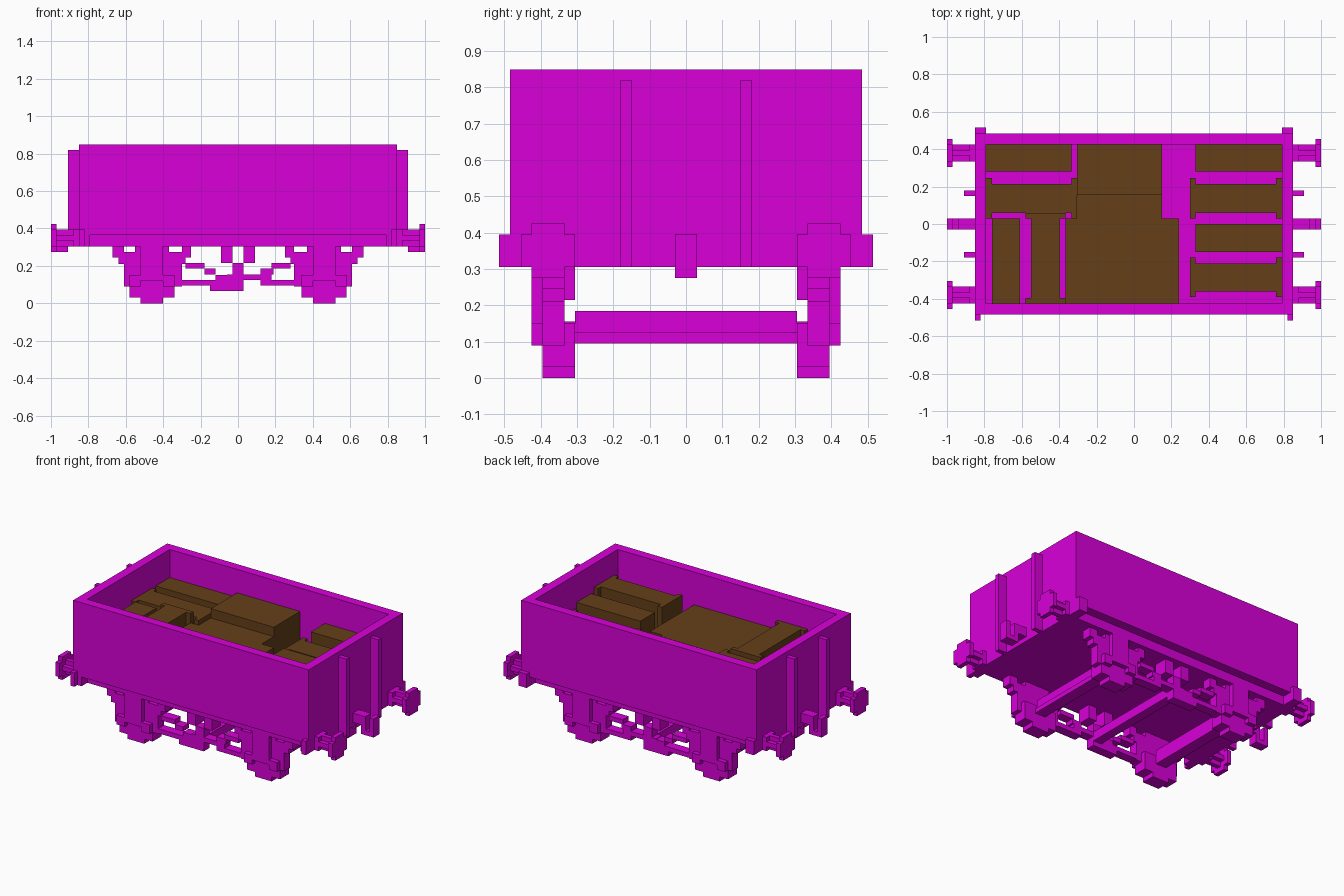
import bpy, bmesh
from mathutils import Matrix, Vector

cube = bpy.data.objects.get("Cube")
if cube:
    bpy.data.objects.remove(cube, do_unlink=True)


def material(name, rgb):
    m = bpy.data.materials.new(name)
    m.use_nodes = True
    m.diffuse_color = (*rgb, 1)
    m.node_tree.nodes["Principled BSDF"].inputs["Base Color"].default_value = (*rgb, 1)
    return m


MAGENTA = material("magenta", (0.69, 0.0, 0.69))
BROWN = material("brown", (0.13, 0.05, 0.01))


def blocks(name, boxes, mat=MAGENTA, mirror=""):
    """Join boxes (x0, x1, y0, y1, z0, z1) into one object, mirrored on the named axes."""
    bm = bmesh.new()
    for sx in ((1, -1) if "x" in mirror else (1,)):
        for sy in ((1, -1) if "y" in mirror else (1,)):
            for x0, x1, y0, y1, z0, z1 in boxes:
                centre = Vector((sx * (x0 + x1), sy * (y0 + y1), z0 + z1)) / 2
                size = Matrix.Diagonal((x1 - x0, y1 - y0, z1 - z0, 1))
                bmesh.ops.create_cube(bm, size=1, matrix=Matrix.Translation(centre) @ size)
    mesh = bpy.data.meshes.new(name)
    bm.to_mesh(mesh)
    bm.free()
    mesh.materials.append(mat)
    ob = bpy.data.objects.new(name, mesh)
    bpy.context.collection.objects.link(ob)
    return ob


# Open wagon body
X, Y, BASE, RIM = 0.85, 0.485, 0.305, 0.85
INX, INY, SILL = 0.79, 0.425, 0.365
blocks("floor", [(-INX, INX, -INY, INY, BASE, SILL)])
blocks("side_walls", [(-X, X, INY, Y, SILL, RIM)], mirror="y")
blocks("end_walls", [(INX, X, -INY, INY, BASE, RIM)], mirror="x")
blocks("corner_sills", [(INX, X, INY, Y, BASE, SILL)], mirror="xy")
blocks("end_posts", [(X, 0.91, 0.15, 0.18, BASE, 0.82)], mirror="xy")
blocks("back_corner_steps", [(INX, X, Y, 0.515, BASE, 0.395)], mirror="x")
blocks("front_corner_steps", [(0.82, X, -0.515, -Y, BASE, 0.395)], mirror="x")

# Buffers with cross-shaped heads, and hooked couplings
blocks("buffers", [
    (X, 0.88, 0.335, 0.425, BASE, 0.395),
    (0.88, 0.97, 0.365, 0.395, BASE, 0.395),
    (0.88, 0.97, 0.335, 0.425, 0.335, SILL),
    (0.97, 1, 0.335, 0.425, 0.275, 0.425),
    (0.97, 1, 0.305, 0.455, BASE, 0.395)], mirror="xy")
blocks("couplings", [
    (X, 0.94, -0.03, 0.03, 0.335, 0.395),
    (0.91, 0.94, -0.03, 0.03, 0.275, 0.335),
    (0.94, 0.97, -0.03, 0.03, 0.275, BASE),
    (0.97, 1, -0.03, 0.03, 0.275, 0.395)], mirror="x")

# Axle guards, axle boxes and springs
IN, MID_Y, OUT, FACE = 0.305, 0.335, 0.395, 0.425
blocks("axle_guards", [
    (0.37, 0.55, MID_Y, OUT, 0.12, BASE),
    (0.61, 0.67, MID_Y, OUT, 0.245, BASE),
    (0.55, 0.64, MID_Y, OUT, 0.21, 0.275),
    (0.25, 0.30, MID_Y, OUT, 0.245, BASE),
    (0.28, 0.37, MID_Y, OUT, 0.21, 0.275),
    (0.30, 0.61, MID_Y, OUT, 0.09, 0.215),
    (0.34, 0.58, IN, OUT, 0.03, 0.15),
    (0.40, 0.52, IN, OUT, 0, 0.03)], mirror="xy")
blocks("axle_boxes", [
    (0.34, 0.40, OUT, FACE, 0.09, 0.15),
    (0.52, 0.58, OUT, FACE, 0.09, 0.15),
    (0.40, 0.52, OUT, FACE, 0.12, BASE)], mirror="xy")
blocks("axles", [(0.425, 0.485, -IN, IN, 0.125, 0.185),
                 (0.425, 0.5, -IN, IN, 0.095, 0.125)], mirror="x")

# Brake gear between the axles
blocks("brake_hangers", [(0.03, 0.09, IN, OUT, 0.215, BASE)], mirror="xy")
blocks("brake_shaft", [(-0.03, 0.03, -OUT, OUT, 0.095, 0.155)])
blocks("brake_rods", [
    (-0.34, -0.12, MID_Y, OUT, 0.095, 0.125),
    (0.12, 0.34, MID_Y, OUT, 0.095, 0.125),
    (-0.28, -0.18, MID_Y, OUT, 0.185, 0.215),
    (-0.18, -0.12, MID_Y, OUT, 0.155, 0.185),
    (-0.12, -0.03, MID_Y, OUT, 0.095, 0.15),
    (-0.06, 0.06, MID_Y, OUT, 0.125, 0.155),
    (-0.03, 0.03, MID_Y, OUT, 0.155, 0.215),
    (0.05, 0.18, MID_Y, OUT, 0.125, 0.155),
    (0.12, 0.19, MID_Y, OUT, 0.155, 0.185),
    (0.18, 0.28, MID_Y, OUT, 0.185, 0.215),
    (-0.15, 0.03, MID_Y, OUT, 0.065, 0.095)], mirror="y")


# Cargo packed inside the body
def crate(x0, x1, y0, y1, top):
    return (x0, x1, y0, y1, SILL, top)


def flanged(x0, x1, y0, y1, top, lengthways=True, t=0.03):
    """Beam with wider flanges at both ends."""
    if lengthways:
        ends = [crate(a, a + t, y0 - t, y1 + t, top) for a in (x0, x1 - t)]
    else:
        ends = [crate(x0 - t, x1 + t, a, a + t, top) for a in (y0, y1 - t)]
    return [crate(x0, x1, y0, y1, top)] + ends


LOW, MID, HIGH = 0.636, 0.667, 0.697
blocks("right_cargo", [crate(0.33, INX, 0.28, INY, MID), crate(0.33, INX, -0.15, 0, MID)]
       + flanged(0.30, INX, 0.06, 0.215, LOW) + flanged(0.30, INX, -0.36, -0.21, HIGH), BROWN)
blocks("left_cargo", [crate(-INX, -0.335, 0.28, INY, MID), crate(-0.76, -0.61, -INY, 0.03, MID)]
       + flanged(-INX, -0.305, 0.06, 0.215, MID)
       + flanged(-0.55, -0.395, -INY, 0.06, HIGH, False), BROWN)
blocks("middle_cargo", [crate(-0.365, 0.24, -INY, 0.03, LOW), crate(-0.305, 0.15, 0.03, 0.16, LOW),
                        crate(-0.305, 0.15, 0.155, INY, HIGH)], BROWN)
